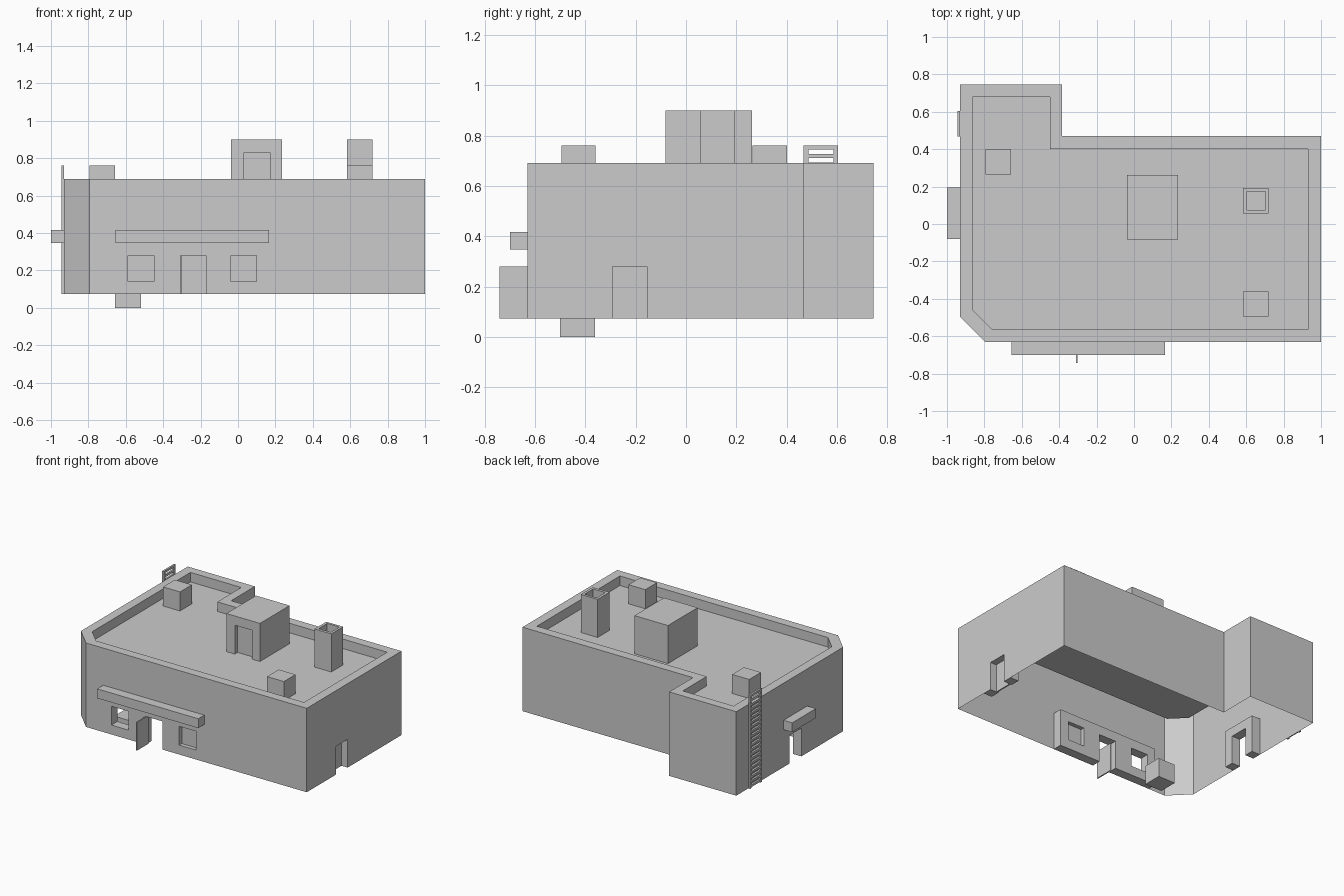
import bpy, bmesh
from mathutils import Vector

if "Cube" in bpy.data.objects:
    bpy.data.objects.remove(bpy.data.objects["Cube"])

Z0, ROOF, TOP, T = 0.073, 0.62, 0.69, 0.069   # wall foot, roof deck, parapet top, wall thickness


def finish(name, bm):
    me = bpy.data.meshes.new(name)
    bm.to_mesh(me)
    bm.free()
    ob = bpy.data.objects.new(name, me)
    bpy.context.collection.objects.link(ob)
    return ob


def box(name, x, y, z):
    bm = bmesh.new()
    bmesh.ops.create_cube(bm, size=1)
    for v in bm.verts:
        v.co = [(a + b) / 2 + c * (b - a) for (a, b), c in zip((x, y, z), v.co)]
    return finish(name, bm)


def cut(ob, name, x, y, z):
    cutter = box(name, x, y, z)
    cutter.hide_render = True
    cutter.hide_viewport = True
    m = ob.modifiers.new("recess", 'BOOLEAN')
    m.operation, m.object, m.solver = 'DIFFERENCE', cutter, 'EXACT'


def pierced_wall(name, P, u_ends, block, holes):
    """Thin wall with openings; inside the block range it is thickened inward by T."""
    rects = [block] + holes
    us = sorted({*u_ends, *(r[i] for r in rects for i in (0, 1))})
    zs = sorted({Z0, TOP, *(r[i] for r in rects for i in (2, 3))})
    cells = [(i, j) for i in range(len(us) - 1) for j in range(len(zs) - 1)]

    def within(c, r):
        u, z = (us[c[0]] + us[c[0] + 1]) / 2, (zs[c[1]] + zs[c[1] + 1]) / 2
        return r[0] < u < r[1] and r[2] < z < r[3]

    front = [c for c in cells if not any(within(c, h) for h in holes)]
    solid = {c for c in front if within(c, block)}
    bm = bmesh.new()

    def quad(*pts):
        bm.faces.new([bm.verts.new(P(*p)) for p in pts])

    for i, j in front:
        c = [(us[i], zs[j]), (us[i + 1], zs[j]), (us[i + 1], zs[j + 1]), (us[i], zs[j + 1])]
        quad(*[(u, 0, z) for u, z in c])
        if (i, j) in solid:
            quad(*[(u, T, z) for u, z in reversed(c)])
            for k, n in enumerate([(i, j - 1), (i + 1, j), (i, j + 1), (i - 1, j)]):
                if n not in solid:
                    (ua, za), (ub, zb) = c[k], c[(k + 1) % 4]
                    quad((ub, 0, zb), (ua, 0, za), (ua, T, za), (ub, T, zb))
    bmesh.ops.remove_doubles(bm, verts=bm.verts, dist=1e-5)
    return finish(name, bm)


# Walls with openings: front (two windows and a door), right door, left door
pierced_wall("front_wall", lambda u, d, z: Vector((u, -0.63 + d, z)), (-0.795, 1.0),
             (-0.655, 0.167, Z0, 0.348),
             [(-0.588, -0.45, 0.142, 0.28), (-0.31, -0.172, Z0, 0.28), (-0.037, 0.1, 0.142, 0.28)])
pierced_wall("right_wall", lambda u, d, z: Vector((1.0 - d, u, z)), (-0.63, 0.47),
             (-0.362, -0.087, Z0, 0.348), [(-0.293, -0.155, Z0, 0.28)])
pierced_wall("left_wall", lambda u, d, z: Vector((-0.93 + d, -u, z)), (-0.745, 0.495),
             (-0.195, 0.08, Z0, 0.348), [(-0.127, 0.011, Z0, 0.28)])

# Plain walls, parapet and roof deck as one shell (counter-clockwise outline)
outer = [(-0.93, -0.495), (-0.795, -0.63), (1, -0.63), (1, 0.47),
         (-0.385, 0.47), (-0.385, 0.745), (-0.93, 0.745)]
inner = [(-0.863, -0.46), (-0.76, -0.563), (0.931, -0.563), (0.931, 0.402),
         (-0.45, 0.402), (-0.45, 0.68), (-0.863, 0.68)]
bm = bmesh.new()
foot, rim, lip, deck = [[bm.verts.new((x, y, z)) for x, y in pts] for pts, z in
                        ((outer, Z0), (outer, TOP), (inner, TOP), (inner, ROOF))]
for i in range(7):
    k = (i + 1) % 7
    if i in (0, 3, 4, 5):
        bm.faces.new((foot[i], foot[k], rim[k], rim[i]))
    bm.faces.new((rim[i], rim[k], lip[k], lip[i]))
    bm.faces.new((lip[i], lip[k], deck[k], deck[i]))
bm.faces.new(deck)
bmesh.ops.delete(bm, geom=[v for v in bm.verts if not v.link_faces], context='VERTS')
finish("roof_shell", bm)

# Closed window, closed side door, open front door leaf
box("window_panel", (-0.037, 0.1), (-0.60, -0.59), (0.142, 0.28))
box("side_door_panel", (0.94, 0.95), (-0.293, -0.155), (Z0, 0.28))
box("front_door_leaf", (-0.311, -0.302), (-0.742, -0.605), (Z0, 0.28))

# Canopies
box("front_canopy", (-0.655, 0.167), (-0.70, -0.63), (0.348, 0.417))
box("left_canopy", (-1.0, -0.93), (-0.08, 0.195), (0.348, 0.417))

# Roof units and the loose crate at ground level
box("roof_unit_back", (-0.795, -0.657), (0.265, 0.402), (ROOF, 0.76))
box("roof_unit_front", (0.583, 0.72), (-0.495, -0.36), (ROOF, 0.76))
box("ground_crate", (-0.657, -0.519), (-0.5, -0.362), (0.0, 0.14))

# Stair house with recessed door
stair = box("stair_house", (-0.037, 0.236), (-0.082, 0.262), (ROOF, 0.9))
cut(stair, "stair_door_cutter", (0.031, 0.17), (-0.2, -0.05), (0.55, 0.832))

# Hollow chimney
chimney = box("chimney", (0.583, 0.72), (0.055, 0.193), (ROOF, 0.9))
cut(chimney, "flue_cutter", (0.603, 0.702), (0.075, 0.175), (0.82, 1.0))

# Ladder on the left wall
for y in (0.467, 0.586):
    box("ladder_rail", (-0.944, -0.93), (y, y + 0.019), (Z0, 0.76))
for i in range(21):
    z = 0.752 - i * 0.0332
    box("ladder_rung", (-0.944, -0.93), (0.486, 0.586), (z - 0.008, z + 0.008))
